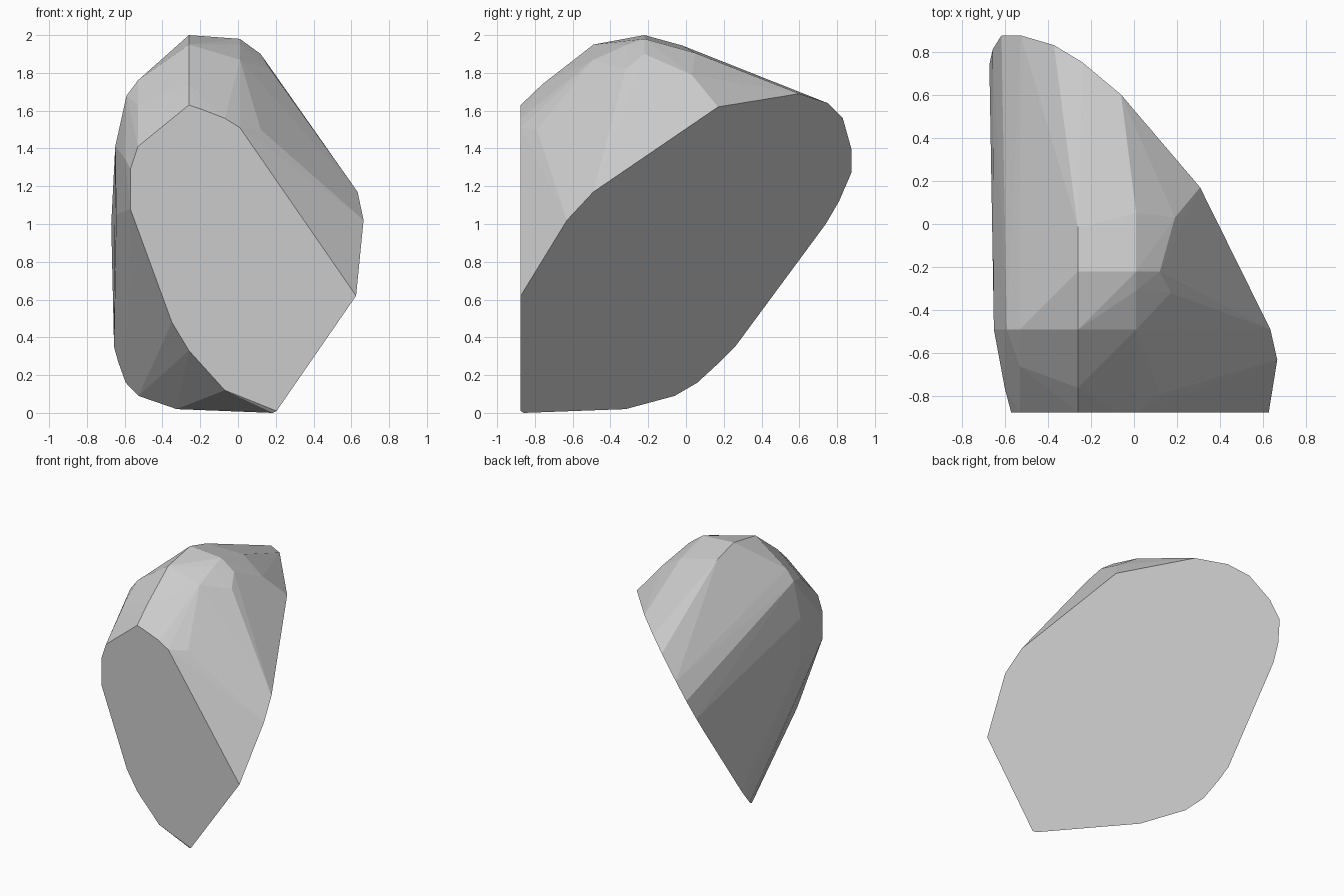
import bpy, bmesh, math

# Large flat cleaved side: outline as (y, z), x follows from the plane
side = [(-.875, .62), (-.63, 1.02), (-.49, 1.17), (.17, 1.62), (.6, 1.69),
        (.75, 1.64), (.83, 1.56), (.875, 1.4), (.875, 1.27), (.81, 1.12),
        (.74, 1.0), (.26, .35), (.18, .27), (.06, .16), (-.06, .09),
        (-.32, .02), (-.86, 0), (-.875, .01)]
# Flat front cut: outline as (x, z)
front = [(.01, 1.51), (-.07, 1.56), (-.2, 1.61), (-.26, 1.63), (-.53, 1.41),
         (-.57, 1.29), (-.57, 1.08), (-.35, .48), (-.26, .33), (-.07, .12)]
# Chipped rounded crown
crown = [(-.26, -.22, 2), (.01, -.22, 1.98), (-.26, -.49, 1.95), (-.26, -.02, 1.945),
         (.01, -.31, 1.95), (.01, -.49, 1.87), (.01, .05, 1.905), (.12, -.22, 1.9),
         (.17, -.32, 1.82), (.19, .03, 1.79), (.12, -.79, 1.5), (-.26, -.76, 1.74),
         (-.53, -.66, 1.63), (-.53, -.49, 1.76), (-.59, -.49, 1.68),
         (-.65, -.49, 1.41), (-.645, -.49, 1.05), (-.6, -.76, 1.35)]

points = [(-.647 - .965 * y + .69 * z, y, z) for y, z in side]
points += [(x, -.875, z) for x, z in front] + crown

# Rock: hull around all the points
bm = bmesh.new()
for p in points:
    bm.verts.new(p)
res = bmesh.ops.convex_hull(bm, input=bm.verts[:])
bmesh.ops.delete(bm, geom=[v for v in bm.verts if not v.link_faces], context='VERTS')
bmesh.ops.dissolve_limit(bm, angle_limit=math.radians(1), verts=bm.verts[:], edges=bm.edges[:])
bmesh.ops.recalc_face_normals(bm, faces=bm.faces[:])
mesh = bpy.data.meshes.new("rock")
bm.to_mesh(mesh)
bm.free()

stone = bpy.data.materials.new("stone grey")
stone.diffuse_color = (.6, .6, .6, 1)
mesh.materials.append(stone)
bpy.context.collection.objects.link(bpy.data.objects.new("rock", mesh))
